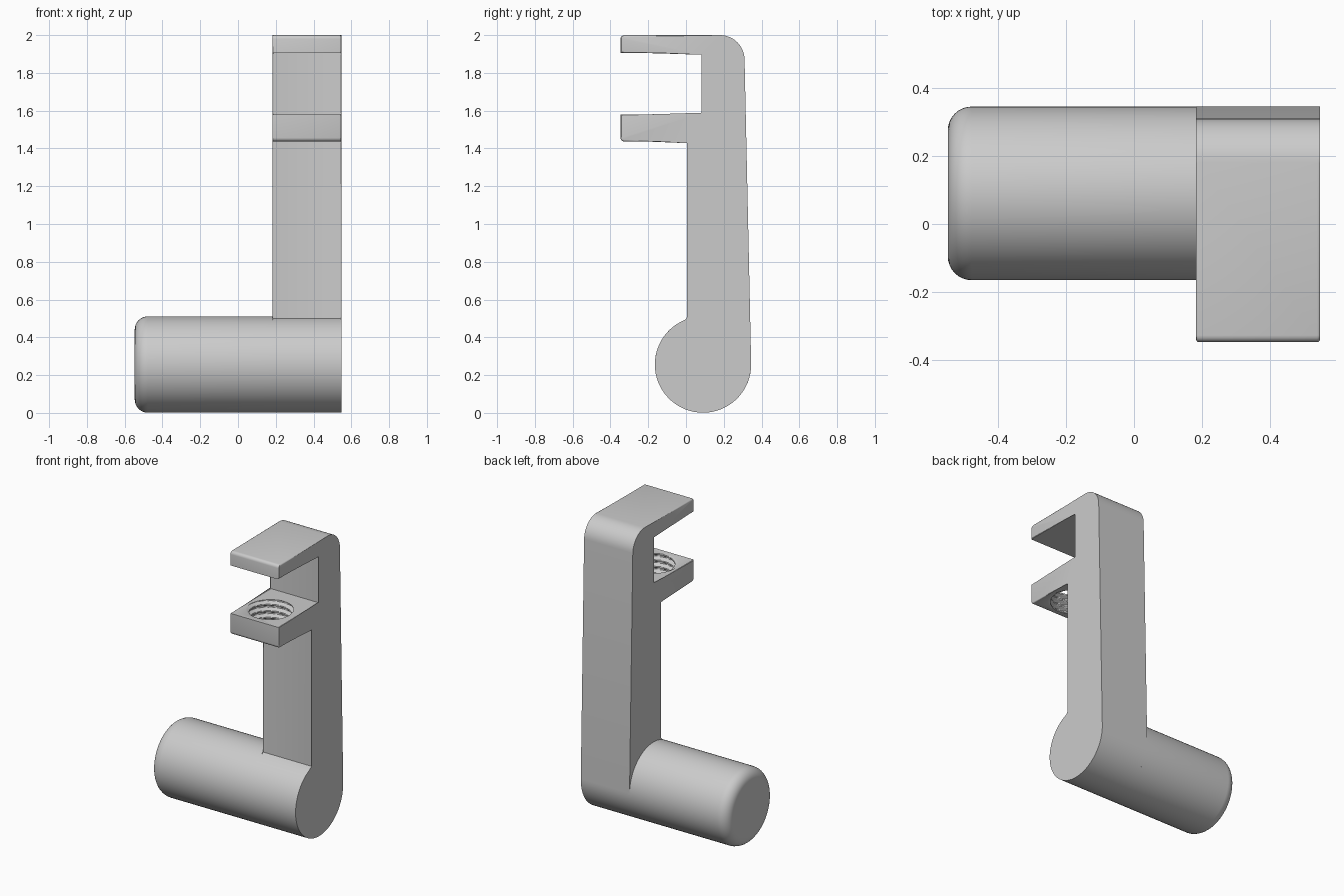
import bpy, bmesh
from math import sin, cos, radians, pi, tau

if "Cube" in bpy.data.objects:
    bpy.data.objects.remove(bpy.data.objects["Cube"])

X0, X1 = 0.182, 0.547          # arm width range
CY, CZ, R = 0.09, 0.256, 0.255  # handle axis and radius


def arc(cy, cz, r, a0, a1, n):
    return [(cy + r * cos(radians(a0 + (a1 - a0) * i / n)),
             cz + r * sin(radians(a0 + (a1 - a0) * i / n))) for i in range(n + 1)]


def finish(name, bm):
    bmesh.ops.recalc_face_normals(bm, faces=bm.faces[:])
    mesh = bpy.data.meshes.new(name)
    bm.to_mesh(mesh)
    bm.free()
    ob = bpy.data.objects.new(name, mesh)
    bpy.context.collection.objects.link(ob)
    return ob


def tube(rings):
    """Closed solid from a list of equally long vertex rings."""
    bm = bmesh.new()
    rows = [[bm.verts.new(p) for p in ring] for ring in rings]
    n = len(rows[0])
    for a, b in zip(rows, rows[1:]):
        for i in range(n):
            bm.faces.new((a[i], a[(i + 1) % n], b[(i + 1) % n], b[i]))
    bm.faces.new(rows[0])
    bm.faces.new(rows[-1])
    return bm


def smooth(ob, angle=30):
    bpy.ops.object.select_all(action='DESELECT')
    ob.select_set(True)
    bpy.context.view_layer.objects.active = ob
    bpy.ops.object.shade_smooth_by_angle(angle=radians(angle))


# Arm with clamp jaws: side profile (y, z) extruded across x
profile = (arc(CY, CZ, R, 107.1, 361.2, 48)
           + arc(0.18, 1.87, 0.13, 1.2, 90, 12)
           + arc(-0.327, 1.98, 0.02, 90, 180, 4)
           + [(-0.347, 1.905), (0.09, 1.905), (0.09, 1.58), (-0.347, 1.58)]
           + arc(-0.327, 1.457, 0.02, 180, 270, 4)
           + [(0.015, 1.437)])
bm = tube([[(x, y, z) for y, z in profile] for x in (X0, X1)])
rim = [e for e in bm.edges if abs(e.verts[0].co.x - e.verts[1].co.x) < 1e-5]
bmesh.ops.bevel(bm, geom=rim, offset=0.009, segments=3, profile=0.5, affect='EDGES')
arm = finish("clamp_arm", bm)

# Threaded screw hole through the lower jaw
PITCH, N, STEP = 0.044, 64, 0.044 / 16
HX, HY = (X0 + X1) / 2, -0.17


def thread_radius(a, z):
    t = (z / PITCH - a / tau) % 1.0
    ridge = min(1.0, max(0.0, abs(t - 0.5) * 4 - 0.5))
    return 0.157 - 0.024 * ridge


rings = []
for j in range(73):
    z = 1.41 + j * STEP
    rings.append([(HX + thread_radius(a, z) * cos(a), HY + thread_radius(a, z) * sin(a), z)
                  for a in (tau * i / N for i in range(N))])
cutter = finish("thread_cutter", tube(rings))
cutter.hide_render = True
cutter.hide_viewport = False
mod = arm.modifiers.new("screw_hole", 'BOOLEAN')
mod.operation = 'DIFFERENCE'
mod.solver = 'EXACT'
mod.object = cutter
bpy.context.view_layer.objects.active = arm
bpy.ops.object.modifier_apply(modifier=mod.name)
bpy.data.objects.remove(cutter)
smooth(arm)

# Handle: round bar with a rounded free end
F = 0.07
section = [(-0.547 + F - F * sin(t), R - F + F * cos(t))
           for t in (pi / 2 * (8 - i) / 8 for i in range(9))] + [(X0 + 0.012, R)]
handle = finish("handle", tube([[(x, CY + r * cos(tau * i / 64), CZ + r * sin(tau * i / 64))
                                 for i in range(64)] for x, r in section]))
smooth(handle)
